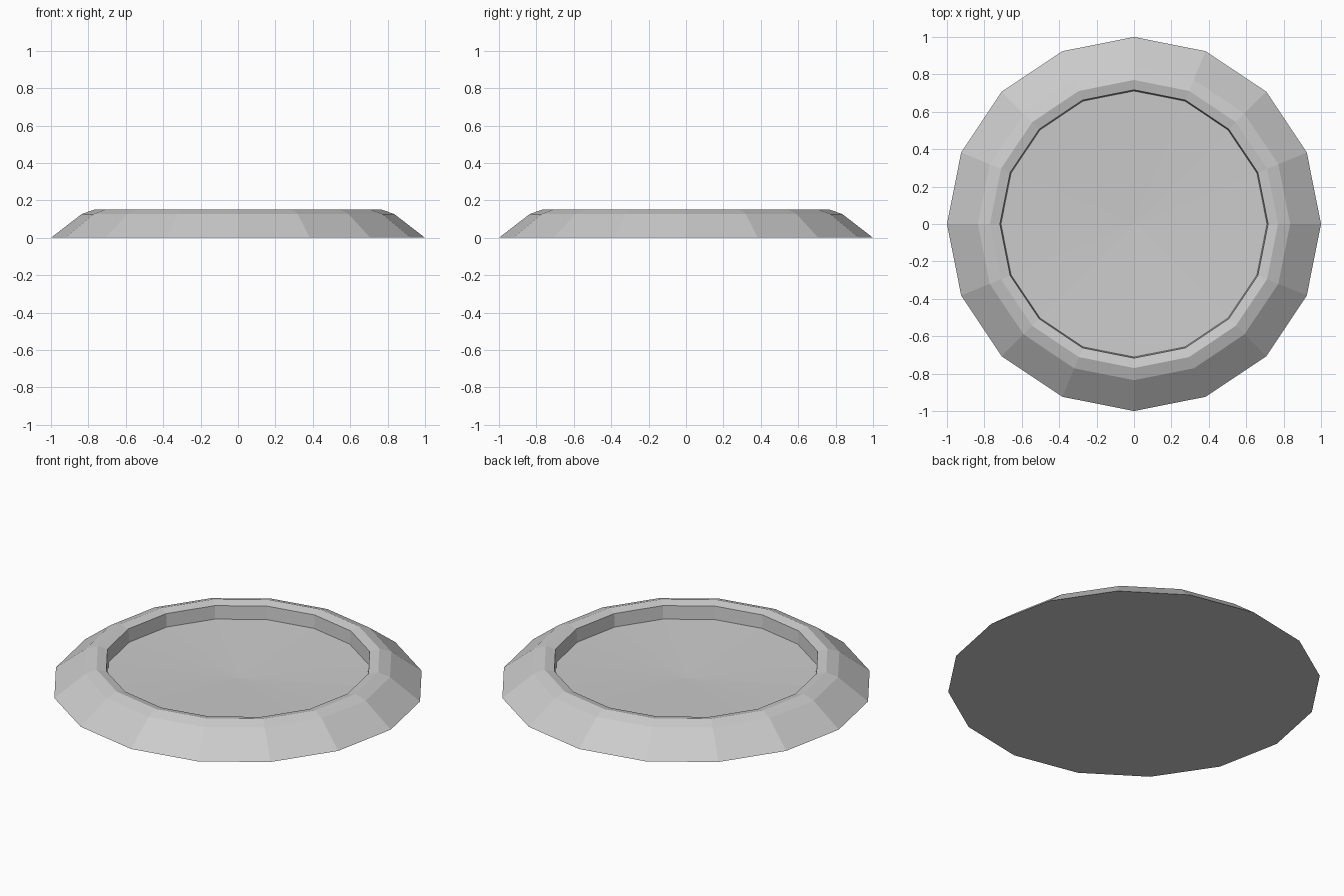
import bpy, bmesh
from math import cos, sin, tau

if "Cube" in bpy.data.objects:
    bpy.data.objects.remove(bpy.data.objects["Cube"])

SIDES = 16

# Half profile (radius, height) from the base edge over the rim into the recess
PROFILE = [(1.0, 0.0), (0.835, 0.127), (0.77, 0.15), (0.717, 0.137), (0.711, 0.06)]
FLOOR_CENTRE = 0.035


def lathe(name, profile, top_z, bottom_z):
    bm = bmesh.new()
    rings = [[bm.verts.new((r * cos(tau * i / SIDES), r * sin(tau * i / SIDES), z))
              for i in range(SIDES)] for r, z in profile]
    top = bm.verts.new((0, 0, top_z))
    bottom = bm.verts.new((0, 0, bottom_z))
    for i in range(SIDES):
        j = (i + 1) % SIDES
        for a, b in zip(rings, rings[1:]):
            bm.faces.new((a[i], a[j], b[j], b[i]))
        bm.faces.new((rings[-1][i], rings[-1][j], top))
        bm.faces.new((rings[0][j], rings[0][i], bottom))
    bmesh.ops.recalc_face_normals(bm, faces=bm.faces)
    mesh = bpy.data.meshes.new(name)
    bm.to_mesh(mesh)
    bm.free()
    obj = bpy.data.objects.new(name, mesh)
    bpy.context.collection.objects.link(obj)
    return obj


# Round dish with sloped outer wall, bevelled rim and shallow recessed floor
lathe("round_dish", PROFILE, FLOOR_CENTRE, 0.0)
